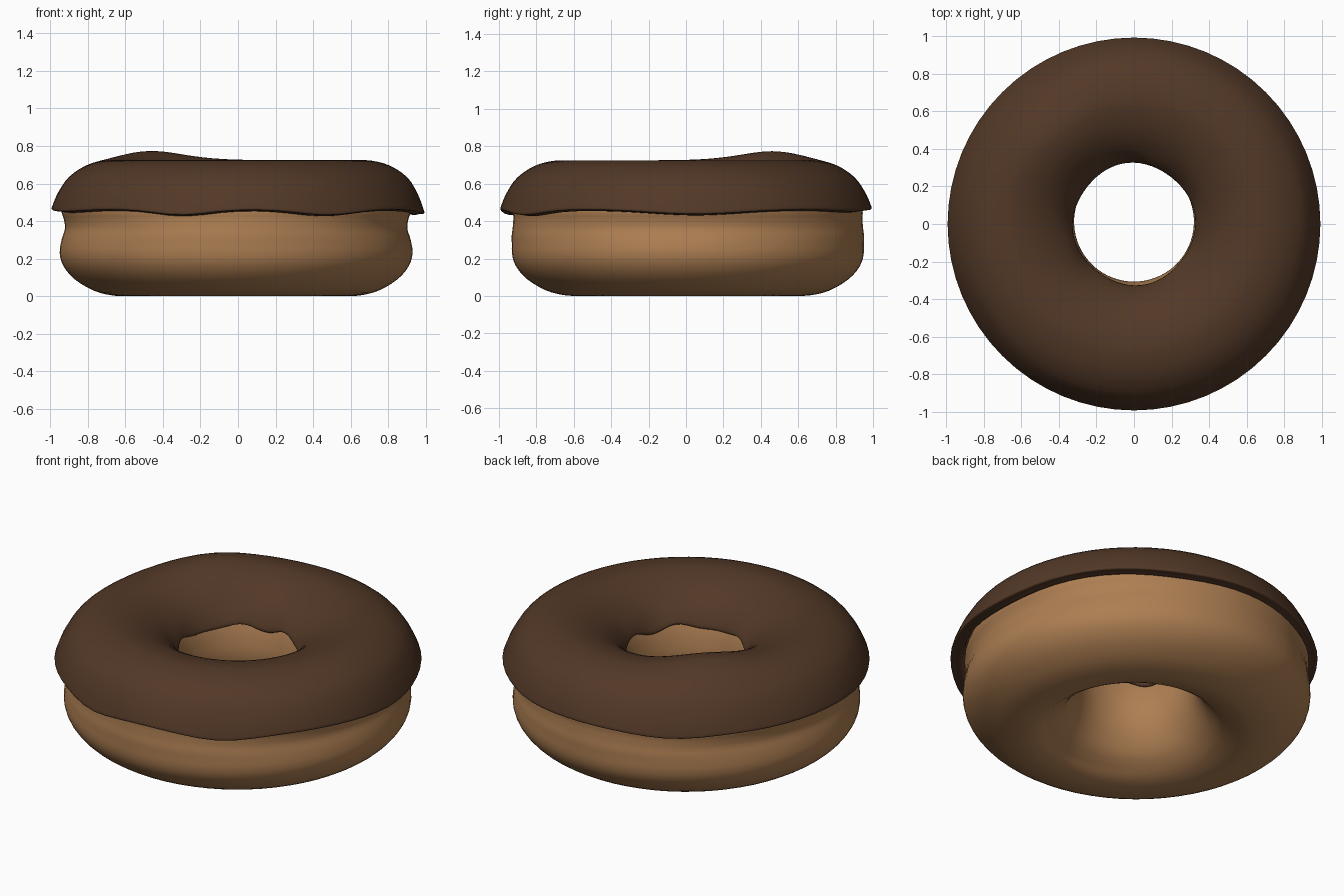
import bpy, math
from mathutils import Vector

if "Cube" in bpy.data.objects:
    bpy.data.objects.remove(bpy.data.objects["Cube"])

SEG = 64


def material(name, rgb):
    m = bpy.data.materials.new(name)
    m.diffuse_color = (*rgb, 1)
    m.use_nodes = True
    m.node_tree.nodes["Principled BSDF"].inputs["Base Color"].default_value = m.diffuse_color
    return m


def smooth_loop(points, steps=3):
    # closed Catmull-Rom curve through (radius, height) points
    out, n = [], len(points)
    for i in range(n):
        a, b, c, d = (Vector(points[(i + k) % n]) for k in (-1, 0, 1, 2))
        for s in range(steps):
            t = s / steps
            out.append(0.5 * (2 * b + (c - a) * t + (2 * a - 5 * b + 4 * c - d) * t * t
                              + (3 * b - a - 3 * c + d) * t ** 3))
    return out


def ring(name, profile, warp, mat):
    # sweep the closed profile around z, warping each point by angle
    verts, faces, n = [], [], len(profile)
    for i in range(SEG):
        a = math.tau * i / SEG
        for p in profile:
            verts.append(warp(p[0], p[1], a))
    for i in range(SEG):
        for j in range(n):
            k, l = (i + 1) % SEG, (j + 1) % n
            faces.append((i * n + j, i * n + l, k * n + l, k * n + j))
    me = bpy.data.meshes.new(name)
    me.from_pydata(verts, [], faces)
    me.materials.append(mat)
    ob = bpy.data.objects.new(name, me)
    bpy.context.collection.objects.link(ob)
    bpy.ops.object.select_all(action='DESELECT')
    ob.select_set(True)
    bpy.context.view_layer.objects.active = ob
    bpy.ops.object.mode_set(mode='EDIT')
    bpy.ops.mesh.select_all(action='SELECT')
    bpy.ops.mesh.normals_make_consistent(inside=False)
    bpy.ops.object.mode_set(mode='OBJECT')
    bpy.ops.object.shade_smooth_by_angle(angle=math.radians(60))
    return ob


def bell(x, w):
    return math.exp(-(x / w) ** 2)


def angle_gap(a, deg):
    return (a - math.radians(deg) + math.pi) % math.tau - math.pi


def bump(r, z, a):
    # raised lump at the back left of the top
    return 0.05 * bell(angle_gap(a, 135), 0.45) * bell(r - 0.61, 0.25) * min(1, max(0, (z - 0.5) / 0.15))


def dough_warp(r, z, a):
    # waist is deeper at the sides than at front and back
    if r > 0.7:
        r += 0.025 * math.sin(a) ** 2 * bell(z - 0.36, 0.07)
    if r < 0.45:
        r += 0.012 * math.sin(a)
    w = 0.01 if r > 0.5 else 0
    return (r * math.cos(a) - w, r * math.sin(a) + w, z + bump(r, z, a))


def icing_warp(r, z, a):
    low = min(1, max(0, (0.62 - z) / 0.14))
    dz = bump(r, z, a)
    if r > 0.7:
        # drips along the outer rim
        for deg, w, h in ((252, .22, .03), (299, .25, .03), (3, .35, .025),
                          (65, .25, .01), (120, .25, .018), (200, .3, .012)):
            dz -= low * h * bell(angle_gap(a, deg), w)
    elif r < 0.5:
        # scalloped inner rim
        wave = math.sin(6 * a + 0.6) + 0.5 * math.sin(9 * a + 2)
        dz += 0.016 * low * wave
        r += 0.006 * low * math.sin(4 * a + 1)
    return (r * math.cos(a), r * math.sin(a), z + dz)


dough_mat = material("golden_dough", (0.42, 0.21, 0.085))
icing_mat = material("chocolate_icing", (0.085, 0.04, 0.02))

dough = [(.93, .46), (.90, .54), (.83, .63), (.73, .68), (.62, .695), (.5, .665),
         (.40, .59), (.35, .50), (.325, .40), (.32, .32), (.34, .22), (.40, .11),
         (.49, .035), (.58, .004), (.66, .004), (.76, .03), (.86, .09), (.92, .16),
         (.94, .23), (.93, .30), (.912, .36), (.918, .41)]
ring("dough", smooth_loop(dough), dough_warp, dough_mat)

icing = [(.93, .462), (.965, .462), (.992, .465), (.985, .495), (.955, .56), (.90, .635),
         (.81, .695), (.71, .722), (.62, .722), (.52, .695), (.43, .645), (.365, .585),
         (.325, .52), (.33, .502), (.348, .51), (.395, .59), (.5, .667), (.62, .698),
         (.73, .685), (.83, .635), (.90, .545)]
ring("icing", smooth_loop(icing), icing_warp, icing_mat)
